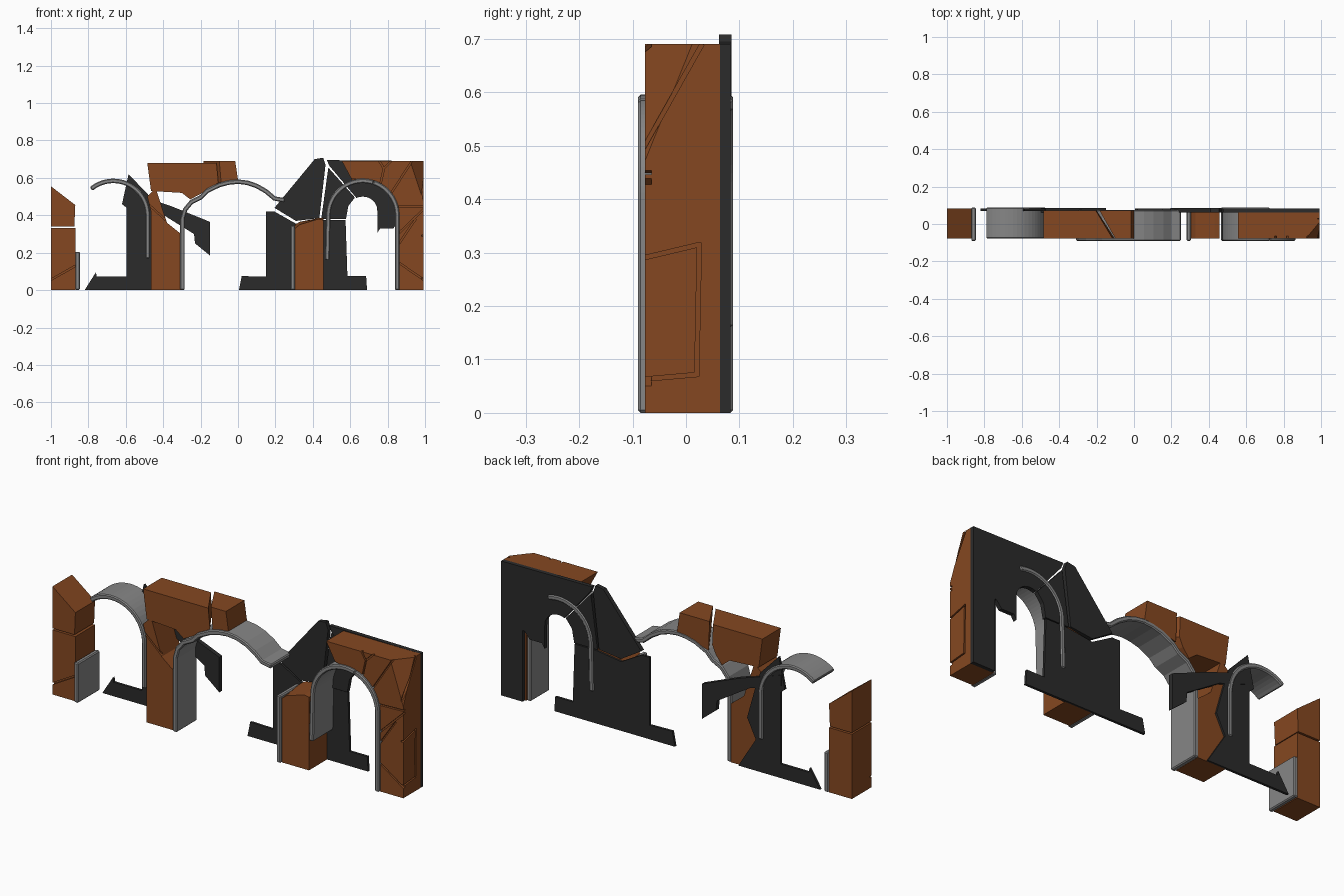
import bpy, bmesh, math
from mathutils import Vector

cube = bpy.data.objects.get("Cube")
if cube:
    bpy.data.objects.remove(cube, do_unlink=True)


def material(name, rgb):
    m = bpy.data.materials.new(name)
    m.use_nodes = True
    m.diffuse_color = (*rgb, 1)
    m.node_tree.nodes["Principled BSDF"].inputs["Base Color"].default_value = (*rgb, 1)
    return m


BROWN = material("brown_stone", (0.235, 0.064, 0.015))
BLACK = material("charcoal_backing", (0.024, 0.024, 0.024))
GREY = material("grey_trim", (0.24, 0.24, 0.24))

FRONT, BACK = -0.077, 0.073


def finish(name, bm, mat):
    bmesh.ops.recalc_face_normals(bm, faces=bm.faces[:])
    mesh = bpy.data.meshes.new(name)
    bm.to_mesh(mesh)
    bm.free()
    if mat:
        mesh.materials.append(mat)
    ob = bpy.data.objects.new(name, mesh)
    bpy.context.collection.objects.link(ob)
    return ob


def prism(name, outline, mat, y0=FRONT, y1=BACK, back=None, corner=None):
    """Extrude an x-z outline along y; back may hold a differing rear outline."""
    bm = bmesh.new()
    a = [bm.verts.new((x, y0, z)) for x, z in outline]
    b = [bm.verts.new((x, y1, z)) for x, z in (back or outline)]
    bm.faces.new(a)
    bm.faces.new(b[::-1])
    for i in range(len(a)):
        j = (i + 1) % len(a)
        bm.faces.new((a[i], b[i], b[j], a[j]))
    if corner:  # slice off one corner with a plane through three points
        p, q, r = map(Vector, corner)
        n = (q - p).cross(r - p)
        if n.y > 0:
            n = -n
        cut = bmesh.ops.bisect_plane(bm, geom=bm.verts[:] + bm.edges[:] + bm.faces[:],
                                     plane_co=p, plane_no=n, clear_outer=True)
        edges = [e for e in cut["geom_cut"] if isinstance(e, bmesh.types.BMEdge)]
        bmesh.ops.edgenet_fill(bm, edges=edges)
    return finish(name, bm, mat)


def bake(ob):
    """Replace the mesh with its modified result."""
    dg = bpy.context.evaluated_depsgraph_get()
    mesh = bpy.data.meshes.new_from_object(ob.evaluated_get(dg))
    ob.modifiers.clear()
    ob.data = mesh


def grooves(ob, lines, width=0.008, depth=0.012):
    """Carve narrow joints along 3D lines lying on the surface."""
    for p, q, normal in lines:
        p, q, n = Vector(p), Vector(q), Vector(normal)
        along = (q - p).normalized()
        side = along.cross(n) * width / 2
        bm = bmesh.new()
        rings = [[bm.verts.new(c + side * s + n * d) for s, d in
                  ((-1, -depth), (1, -depth), (1, depth), (-1, depth))] for c in (p, q)]
        bm.faces.new(rings[0])
        bm.faces.new(rings[1][::-1])
        for i in range(4):
            j = (i + 1) % 4
            bm.faces.new((rings[0][i], rings[1][i], rings[1][j], rings[0][j]))
        cutter = finish("joint_cutter", bm, None)
        cutter.hide_render = True
        mod = ob.modifiers.new("joint", "BOOLEAN")
        mod.operation, mod.solver, mod.object = "DIFFERENCE", "EXACT", cutter
        bake(ob)
        bpy.data.objects.remove(cutter, do_unlink=True)


def front_lines(*segments):
    return [((a, FRONT, b), (c, FRONT, d), (0, -1, 0)) for a, b, c, d in segments]


def arc(cx, cz, r, start, end, n=20):
    return [(cx + r * math.cos(math.radians(start + (end - start) * i / n)),
             cz + r * math.sin(math.radians(start + (end - start) * i / n)))
            for i in range(n + 1)]


def trim(name, path, y0=-0.09, y1=0.088, thick=0.024):
    """Grey band following an x-z path, with chamfered rims."""
    pts = [Vector(p) for p in path]
    left, right = [], []
    for i, p in enumerate(pts):
        d = (pts[min(i + 1, len(pts) - 1)] - pts[max(i - 1, 0)]).normalized()
        n = Vector((-d.y, d.x)) * thick / 2
        left.append(p + n)
        right.append(p - n)
    ob = prism(name, left + right[::-1], GREY, y0, y1)
    mod = ob.modifiers.new("rim", "BEVEL")
    mod.width, mod.segments, mod.limit_method = 0.005, 1, "ANGLE"
    mod.angle_limit = math.radians(60)
    bake(ob)


# Broken left end pillar
pillar = prism("left_pillar_lower", [(-1, 0), (-0.87, 0), (-0.87, 0.332), (-1, 0.332)], BROWN, y1=0.082)
grooves(pillar, front_lines((-1.01, 0.05, -0.86, 0.135)))
prism("left_pillar_upper", [(-1, 0.34), (-0.875, 0.34), (-0.87, 0.455), (-1, 0.555)], BROWN, y1=0.082)

# Second pillar, leaning at its top
pillar = prism("second_pillar", [(-0.465, 0), (-0.305, 0), (-0.305, 0.3), (-0.38, 0.36),
                                 (-0.435, 0.53), (-0.455, 0.53), (-0.485, 0.5), (-0.465, 0.42)], BROWN)
grooves(pillar, front_lines((-0.48, 0.46, -0.36, 0.35)))

# Loose stones above the middle arch
prism("span_stone_left", [(-0.485, 0.68), (-0.115, 0.68), (-0.105, 0.575), (-0.19, 0.52),
                          (-0.255, 0.485), (-0.3, 0.52), (-0.465, 0.53)], BROWN,
      back=[(-0.485, 0.68), (-0.205, 0.68), (-0.2, 0.575), (-0.22, 0.53),
            (-0.255, 0.485), (-0.3, 0.52), (-0.465, 0.53)])
prism("span_stone_right", [(-0.1, 0.69), (-0.015, 0.69), (0, 0.59), (-0.09, 0.575)], BROWN,
      back=[(-0.185, 0.69), (-0.015, 0.69), (0, 0.59), (-0.18, 0.54)])

# Third pillar stump
prism("third_pillar", [(0.305, 0), (0.457, 0), (0.457, 0.375), (0.43, 0.38), (0.33, 0.35), (0.305, 0.33)],
      BROWN, back=[(0.305, 0), (0.457, 0), (0.457, 0.385), (0.43, 0.385), (0.33, 0.365), (0.305, 0.35)])

# Right end pillar with the stones over its arch
corner = [(0.92, FRONT, 0.69), (1, 0.02, 0.69), (1, FRONT, 0.45)]
outline = [(0.862, 0), (0.993, 0), (0.993, 0.69), (0.555, 0.69), (0.61, 0.588)] + \
    arc(0.667, 0.4, 0.195, 90, 0, 10)
wall = prism("right_pillar_and_arch", outline, BROWN, y1=0.064, corner=corner)
joints = front_lines((0.565, 0.6, 0.68, 0.58), (0.75, 0.7, 0.78, 0.65), (0.78, 0.65, 0.76, 0.56),
                     (0.78, 0.65, 0.83, 0.7), (0.855, 0.445, 1, 0.45), (0.82, 0.52, 0.93, 0.69),
                     (0.855, 0.3, 1, 0.44), (0.855, 0.24, 0.95, 0.38), (0.855, 0.15, 1, 0.05))
X = 0.993
for a, b, c, d in ((-0.08, 0.29, 0.025, 0.315), (0.025, 0.318, 0.02, 0.068),
                   (0.024, 0.072, -0.08, 0.063), (-0.08, 0.495, 0.03, 0.69)):
    joints.append(((X, a, b), (X, c, d), (1, 0, 0)))
grooves(wall, joints)

# Charcoal backing behind the left arch
prism("left_backing", [(-0.82, 0), (-0.76, 0.095), (-0.755, 0.072), (-0.595, 0.072), (-0.595, 0.44),
                       (-0.62, 0.46), (-0.585, 0.62), (-0.48, 0.51), (-0.45, 0.42), (-0.405, 0.26),
                       (-0.455, 0.16), (-0.355, 0)], BLACK, 0.07, 0.083)
prism("left_backing_shard", [(-0.15, 0.365), (-0.36, 0.45), (-0.6, 0.53), (-0.6, 0.475), (-0.42, 0.415),
                             (-0.235, 0.3), (-0.23, 0.25), (-0.15, 0.185)], BLACK, 0.062, 0.085)

# Charcoal backing behind the right arch
prism("right_backing_base", [(0.005, 0), (0.69, 0), (0.685, 0.075), (0.585, 0.075), (0.575, 0.375),
                             (0.455, 0.375), (0.31, 0.355), (0.195, 0.42), (0.15, 0.42), (0.15, 0.072),
                             (0.02, 0.075)], BLACK, 0.07, 0.083)
prism("right_backing_wedge", [(0.195, 0.44), (0.41, 0.7), (0.455, 0.708), (0.468, 0.67), (0.435, 0.385),
                              (0.31, 0.37)], BLACK, 0.062, 0.085)
prism("right_backing_side", [(0.483, 0.655), (0.445, 0.38), (0.577, 0.38), (0.59, 0.45), (0.625, 0.495)],
      BLACK, 0.062, 0.083)
prism("right_backing_top", [(0.475, 0.695), (0.993, 0.69), (0.993, 0.366), (0.86, 0.366), (0.83, 0.33),
                            (0.76, 0.33), (0.745, 0.305), (0.745, 0.42)] +
      arc(0.667, 0.42, 0.08, 20, 115, 8) + [(0.488, 0.665)], BLACK, 0.062, 0.083)
prism("right_backing_foot", [(0.87, 0), (0.993, 0), (0.993, 0.37), (0.87, 0.37)], BLACK, 0.064, 0.083)

# Grey trim bands
trim("left_trim_stub", [(-0.858, 0), (-0.858, 0.205)])
trim("left_arch_trim", arc(-0.667, 0.4, 0.184, 130, 0) + [(-0.483, 0.17)], -0.077)
trim("middle_arch_trim", [(-0.297, 0), (-0.297, 0.38), (-0.283, 0.43), (-0.25, 0.47), (-0.2, 0.495),
                          (-0.165, 0.53), (-0.1, 0.562), (-0.05, 0.575), (0, 0.58), (0.05, 0.574),
                          (0.1, 0.557), (0.15, 0.528), (0.195, 0.49), (0.25, 0.48)], y1=0.075)
trim("middle_leg_trim", [(0.293, 0), (0.293, 0.345)], y1=0.07)
trim("right_arch_trim", [(0.477, 0.16)] + arc(0.667, 0.4, 0.184, 180, 72))
trim("right_arch_trim_end", arc(0.667, 0.4, 0.184, 72, 0) + [(0.851, 0)], y1=0.061)
